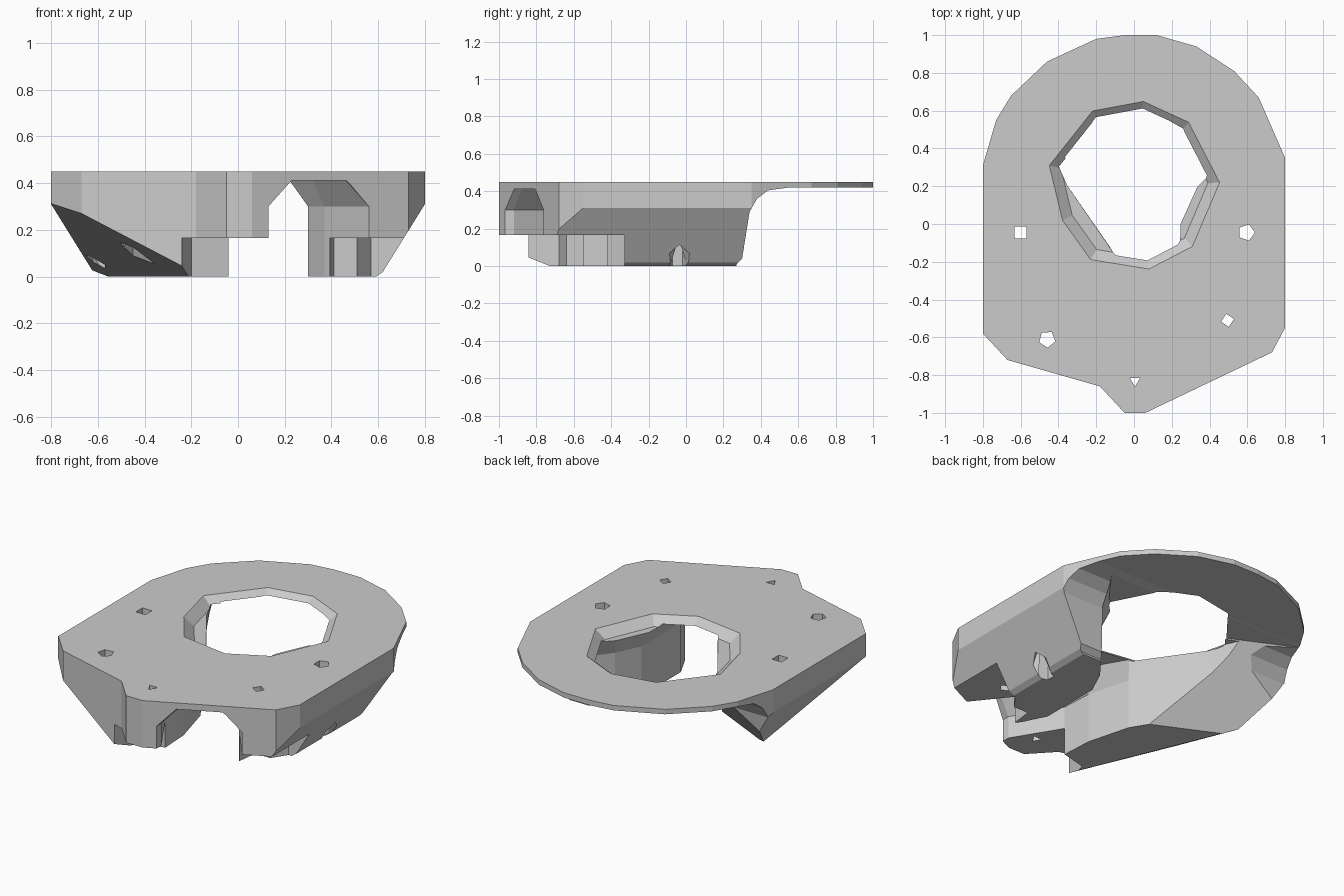
import bpy, bmesh
from mathutils import Vector, Matrix

cube = bpy.data.objects.get("Cube")
if cube:
    bpy.data.objects.remove(cube)

grey = bpy.data.materials.new("plain_grey")
grey.use_nodes = True
grey.diffuse_color = (0.6, 0.6, 0.6, 1)
grey.node_tree.nodes["Principled BSDF"].inputs["Base Color"].default_value = (0.6, 0.6, 0.6, 1)


def loft(name, lower, upper):
    """Solid between two matching loops of points."""
    bm = bmesh.new()
    a = [bm.verts.new(p) for p in lower]
    b = [bm.verts.new(p) for p in upper]
    n = len(a)
    bm.faces.new(a)
    bm.faces.new(b)
    for i in range(n):
        bm.faces.new((a[i], a[(i + 1) % n], b[(i + 1) % n], b[i]))
    bmesh.ops.recalc_face_normals(bm, faces=bm.faces)
    mesh = bpy.data.meshes.new(name)
    bm.to_mesh(mesh)
    bm.free()
    mesh.materials.append(grey)
    obj = bpy.data.objects.new(name, mesh)
    bpy.context.scene.collection.objects.link(obj)
    return obj


def at(plan, z):
    return [(x, y, z) for x, y in plan]


def prism(name, plan, z0, z1):
    return loft(name, at(plan, z0), at(plan, z1))


def combine(target, cutter, operation='DIFFERENCE'):
    mod = target.modifiers.new("cut", 'BOOLEAN')
    mod.operation, mod.solver, mod.object = operation, 'EXACT', cutter
    cutter.hide_render = True
    bpy.context.view_layer.objects.active = target
    bpy.ops.object.modifier_apply(modifier=mod.name)
    bpy.data.objects.remove(cutter)


# Rounded plate outline with a pointed nose at the front
outline = [(-.05, -1), (.06, -1), (.73, -.68), (.8, -.55), (.8, .35), (.66, .67),
           (.53, .81), (.33, .94), (.12, 1), (-.05, 1), (-.2, .98), (-.46, .86),
           (-.65, .68), (-.73, .55), (-.8, .31), (-.8, -.58), (-.67, -.72), (-.18, -.86)]
body = prism("mount_body", outline, 0, .45)

# Sloping flanks
flanks = [(-.8, .31), (-.62, .02), (-.59, 0), (.59, 0), (.62, .02), (.8, .31), (.8, .6), (-.8, .6)]
combine(body, loft("flanks", [(x, -2, z) for x, z in flanks],
                   [(x, 2, z) for x, z in flanks]), 'INTERSECT')

# Legs end at the back and fillet into the thin plate
back = [(.26, -.1), (.27, .01), (.3, .04), (.34, .29), (.38, .36), (.44, .405),
        (.55, .42), (1.2, .42), (1.2, -.1)]
combine(body, loft("back_relief", [(-2, y, z) for y, z in back], [(2, y, z) for y, z in back]))

# Slanted heel of the right leg
heel_low = [(-1, .22), (0, -.26), (0, 1), (-1, 1)]
heel_high = [(-1, .66), (0, .18), (0, 1), (-1, 1)]
combine(body, loft("heel_slant", at(heel_low, -.1), at(heel_high, .418)))

# Slanted underside at the front right corner
anchor = Vector((-.24, -.66, 0))
along = Vector((-.34, .81, 0)).normalized()
slope = (Vector((-.8, -.57, .31)) - anchor)
slope = (slope - along * slope.dot(along)).normalized()
down = along.cross(slope)
down = down if down.z < 0 else -down
quad = [anchor + along * s + slope * t for s, t in ((-2, -.3), (2, -.3), (2, 2), (-2, 2))]
combine(body, loft("corner_slant", quad, [p + down for p in quad]))

# Curving open channel between the legs, with an arched ceiling
channel = [(-.5, .7), (-.46, .4), (-.37, .22), (-.12, -.19), (-.05, -.45), (-.04, -.64),
           (.13, -.92), (.13, -1.1), (.6, -1.1), (.56, -.76), (.37, -.52), (.3, -.38),
           (.3, 0), (.37, .15), (.47, .28), (.62, .5), (.62, .7)]
ceiling = [(-.48, .7), (-.44, .4), (-.35, .2), (-.1, -.16), (.05, -.42), (.06, -.62),
           (.23, -.88), (.23, -1.1), (.48, -1.1), (.46, -.76), (.32, -.5), (.22, -.35),
           (.24, 0), (.33, .2), (.43, .3), (.58, .5), (.58, .7)]
combine(body, prism("channel", channel, -.1, .3))
combine(body, loft("channel_arch", at(channel, .3), at(ceiling, .412)))

# Stepped recesses under the nose and beside the left leg
nose = [(-.24, -1.1), (-.24, -.84), (-.2, -.68), (-.04, -.64), (.2, -.62), (.3, -1.1)]
combine(body, prism("nose_recess", nose, -.1, .165))
side = [(.2, -1.1), (.2, -.64), (.38, -.66), (.41, -.42), (.51, -.42), (.57, -.33),
        (.95, -.33), (.95, -1.1)]
combine(body, prism("side_recess", side, -.1, .165))

# Large tapered opening in the plate
opening = [(-.45, .31), (-.38, .02), (-.23, -.19), (.08, -.24), (.31, -.12),
           (.455, .22), (.29, .54), (.05, .65), (-.22, .6)]


def taper(scale, z):
    return [(x * scale, .2 + (y - .2) * scale, z) for x, y in opening]


combine(body, loft("opening", taper(.86, .40), taper(1.01, .455)))

# Screw holes
holes = [(-.6, -.045, .045, 4, .785), (.595, -.045, .045, 5, 0), (-.46, -.61, .045, 5, 1),
         (.495, -.51, .035, 4, .2), (.005, -.83, .032, 3, -1.57)]
for x, y, r, sides, turn in holes:
    ring = [Matrix.Rotation(turn + 6.2832 * i / sides, 3, 'Z') @ Vector((r, 0, 0))
            for i in range(sides)]
    combine(body, prism("hole", [(x + p.x, y + p.y) for p in ring], -.1, .5))

# Pointed pockets below the legs
for x, y, r, height in ((.65, -.035, .1, .14), (-.62, -.045, .09, .13), (-.45, -.6, .13, .22)):
    base = [(x + a * r, y + b * r, -.02) for a, b in ((1, 0), (0, 1), (-1, 0), (0, -1))]
    tip = [(x + (p[0] - x) * .15, y + (p[1] - y) * .15, height) for p in base]
    combine(body, loft("pocket", base, tip))

for poly in body.data.polygons:
    poly.use_smooth = False
    poly.material_index = 0
